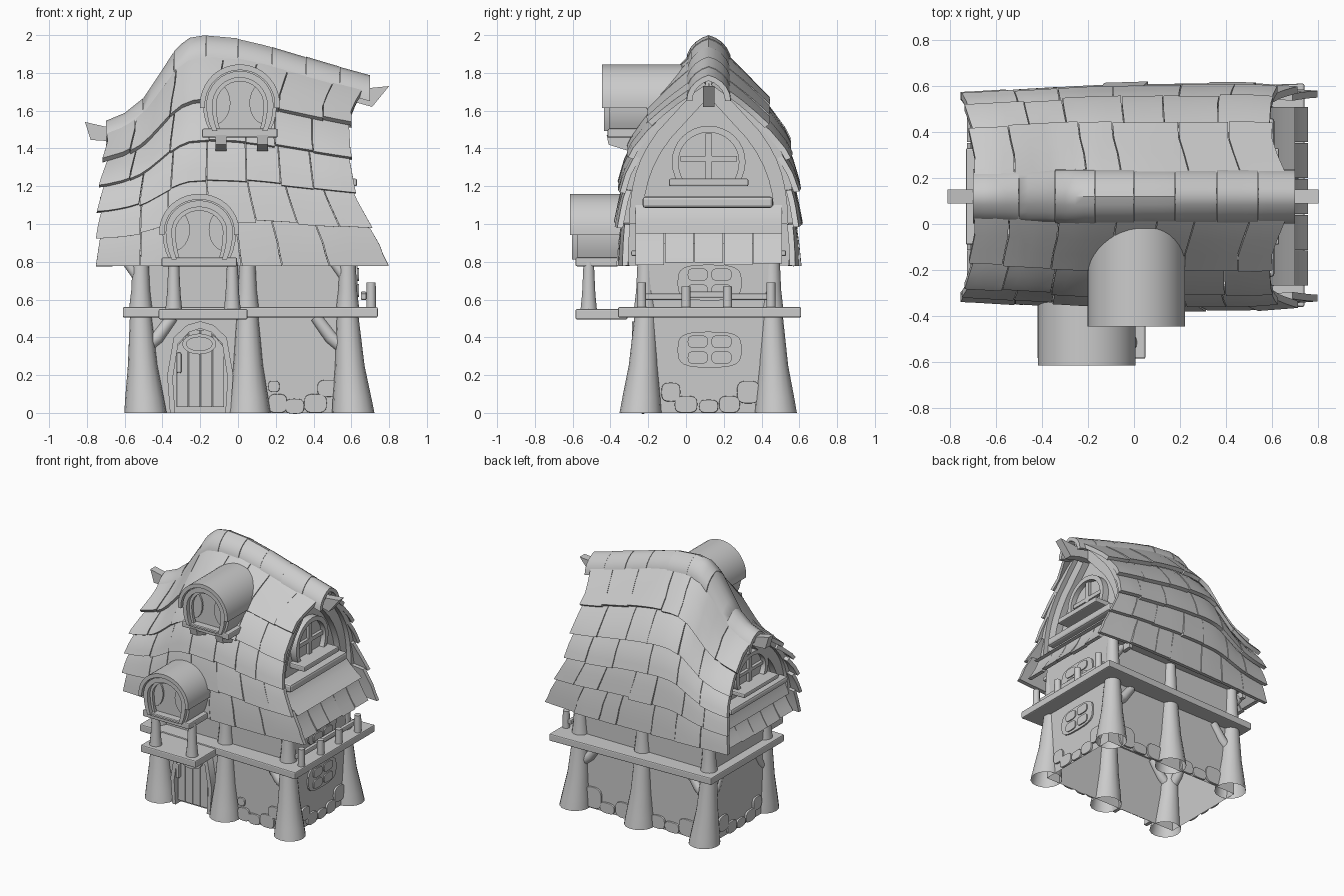
import bpy, bmesh, random
from math import sin, cos, pi, radians
from mathutils import Vector

if "Cube" in bpy.data.objects:
    bpy.data.objects.remove(bpy.data.objects["Cube"])
random.seed(4)
CY = 0.12  # y of the ridge line

def finish(name, bm, bevel=0, smooth=False):
    bmesh.ops.recalc_face_normals(bm, faces=bm.faces[:])
    me = bpy.data.meshes.new(name)
    bm.to_mesh(me)
    bm.free()
    ob = bpy.data.objects.new(name, me)
    bpy.context.collection.objects.link(ob)
    if bevel:
        m = ob.modifiers.new("bevel", 'BEVEL')
        m.width, m.segments = bevel, 2
    if smooth:
        bpy.context.view_layer.objects.active = ob
        bpy.ops.object.select_all(action='DESELECT')
        ob.select_set(True)
        bpy.ops.object.shade_smooth_by_angle(angle=radians(40))
    return ob

front = lambda u, v, d: (u, d, v)
side = lambda u, v, d: (d, u, v)
plan = lambda u, v, d: (u, v, d)

def prism(name, pts, fn, d0, d1, bevel=0):
    bm = bmesh.new()
    a = [bm.verts.new(fn(u, v, d0)) for u, v in pts]
    b = [bm.verts.new(fn(u, v, d1)) for u, v in pts]
    bm.faces.new(a)
    bm.faces.new(b)
    for i in range(len(a)):
        j = (i + 1) % len(a)
        bm.faces.new((a[i], a[j], b[j], b[i]))
    return finish(name, bm, bevel)

def box(name, x0, x1, y0, y1, z0, z1, bevel=0.008):
    return prism(name, [(x0, z0), (x1, z0), (x1, z1), (x0, z1)], front, y0, y1, bevel)

def ring(name, outer, inner, fn, d0, d1, closed=True):
    bm = bmesh.new()
    q = [[bm.verts.new(fn(*p, d)) for p, d in ((o, d0), (o, d1), (i, d1), (i, d0))] for o, i in zip(outer, inner)]
    n = len(q)
    for i in range(n if closed else n - 1):
        a, b = q[i], q[(i + 1) % n]
        for k in range(4):
            bm.faces.new((a[k], a[(k + 1) % 4], b[(k + 1) % 4], b[k]))
    if not closed:
        bm.faces.new(q[0])
        bm.faces.new(q[-1])
    return finish(name, bm, 0, True)

def tube(name, pts, radii, n=14, caps=True):
    bm = bmesh.new()
    pts = [Vector(p) for p in pts]
    rot = (pts[-1] - pts[0]).to_track_quat('Z', 'Y')
    if not caps:  # upright trunks keep level rims
        rot.identity()
    rows = [[bm.verts.new(p + rot @ Vector((r * cos(2 * pi * k / n), r * sin(2 * pi * k / n), 0)))
             for k in range(n)] for p, r in zip(pts, radii)]
    for a, b in zip(rows, rows[1:]):
        for k in range(n):
            bm.faces.new((a[k], a[(k + 1) % n], b[(k + 1) % n], b[k]))
    if caps:
        bm.faces.new(rows[0])
        bm.faces.new(rows[-1])
    return finish(name, bm, 0, True)

def interp(tab, x):
    if x <= tab[0][0]:
        return tab[0][1]
    for (a, p), (b, q) in zip(tab, tab[1:]):
        if x <= b:
            return p + (q - p) * (x - a) / (b - a)
    return tab[-1][1]

def slab(bm, fn, u0, u1, v0, v1, nu, nv, th=0.03):
    """Thick curved tile on surface fn(u, v, height, t)."""
    g = [[[bm.verts.new(fn(u0 + (u1 - u0) * i / nu, v0 + (v1 - v0) * j / nv, -d, j / nv))
           for j in range(nv + 1)] for i in range(nu + 1)] for d in (0, th)]
    for L in g:
        for i in range(nu):
            for j in range(nv):
                bm.faces.new((L[i][j], L[i + 1][j], L[i + 1][j + 1], L[i][j + 1]))
    rim = [(i, 0) for i in range(nu)] + [(nu, j) for j in range(nv)] + \
          [(i, nv) for i in range(nu, 0, -1)] + [(0, j) for j in range(nv, 0, -1)]
    for (a, b), (c, d) in zip(rim, rim[1:] + rim[:1]):
        bm.faces.new((g[0][a][b], g[0][c][d], g[1][c][d], g[1][a][b]))

# Roof shape: ridge height along x, half width by height fraction, end overhangs
RIDGE = [(-.72, 1.52), (-.6, 1.57), (-.5, 1.65), (-.42, 1.77), (-.33, 1.91), (-.26, 1.965), (-.17, 1.98),
         (0, 1.965), (.15, 1.93), (.3, 1.885), (.5, 1.825), (.7, 1.77)]
WIDTH = [(0, .45), (.1, .458), (.2, .46), (.33, .456), (.47, .435), (.6, .385), (.7, .32), (.81, .215), (.89, .14), (1, .01)]
RIGHT = [(0, .80), (.2, .70), (.38, .61), (.6, .585), (.8, .59), (.95, .67)]
LEFT = [(0, -.73), (.3, -.73), (.6, -.71), (.85, -.68), (1, -.70)]
TAPER = [(-.74, .91), (-.2, .98), (.1, 1), (.5, 1), (.8, .95)]
H = lambda x: interp(RIDGE, x)

def section(x, v):
    return interp(WIDTH, v) * interp(TAPER, x), .78 + v * (H(x) - .78)

# Shingled roof slopes
ROWS = [0, .2, .375, .55, .725, .97]
for s, name in ((-1, "roof_shingles_front"), (1, "roof_shingles_back")):
    bm = bmesh.new()
    for r in range(5):
        cuts, n = [0], random.choice((6, 7))
        cuts += [(i + random.uniform(-.22, .22)) / n for i in range(1, n)] + [1]
        for a, b in zip(cuts, cuts[1:]):
            lift = random.uniform(.028, .042)
            def fn(u, v, h, t):
                l, rr = interp(LEFT, v) - .025 * (1 - t), interp(RIGHT, v) + .015 * (1 - t) * (v > .1)
                x = l + (rr - l) * u
                (w0, z0), (w1, z1) = section(x, max(v - .04, 0)), section(x, min(v + .04, 1))
                nrm = Vector((z1 - z0, w0 - w1)).normalized()
                w, z = section(x, v)
                k = h + lift * (1 - t)
                return (x, CY + s * (w + nrm.x * k), z + nrm.y * k)
            slab(bm, fn, a + .0015, b - .0015, ROWS[r] + random.uniform(-.008, .008) * (r > 0),
                 min(ROWS[r + 1] + .02, .98), 4, 4)
    finish(name, bm, 0, True)

# Rounded ridge caps and projecting ridge beam ends
bm = bmesh.new()
cap = [-.70, -.5, -.34, -.17, 0, .18, .36, .54, .70]
for a, b in zip(cap, cap[1:]):
    lift = random.uniform(.008, .016)
    slab(bm, lambda u, v, h, t: (u, CY + (.105 + h + lift) * sin(v), H(u) - .12 + (.125 + h + lift) * (1 - abs(v) / pi * 2 + 2 * cos(v)) / 3),
         a, b - .002, -pi / 2, pi / 2, 4, 10)
finish("ridge_caps", bm, 0, True)
prism("ridge_beam_right", [(.45, 1.66), (.62, 1.645), (.71, 1.62), (.80, 1.73), (.6, 1.71), (.45, 1.74)], front, .09, .15)
prism("ridge_beam_left", [(-.5, 1.46), (-.70, 1.44), (-.78, 1.445), (-.81, 1.54), (-.7, 1.515), (-.5, 1.53)], front, .09, .15)

def arch(c, zc, hw, top, low, a0=-35, n=22):
    out = []
    for i in range(n + 1):
        a = radians(a0 + (180 - 2 * a0) * i / n)
        out.append((c + hw * cos(a), zc + sin(a) * (top if sin(a) > 0 else low)))
    return out

# Gable ends: wall, barge frame, window, sill, beam and skirt shingles
for s, xw, xe, k, name in ((1, .50, .575, 1, "right"), (-1, -.60, -.665, .8, "left")):
    Z = lambda z: .78 + (z - .78) * k
    vs = [i / 14 for i in range(15)]
    prof = [section(xe, v) for v in vs]
    loop = lambda off, lo=0: [(CY + g * max(w - off, .001), z - off * .6 * (z > 1.1)) for g, seq in
                              ((-1, prof[lo:]), (1, prof[lo:][::-1])) for w, z in seq]
    prism("gable_wall_" + name, loop(.02), side, xw, xw - s * .03)
    ring("gable_frame_" + name, loop(.012, 3), loop(.10, 3), side, xw, xw + s * .05, False)
    ring("barge_board_" + name, loop(.0, 3), loop(.035, 3), side, xw, xe + s * .012, False)
    w = [(u, Z(z)) for u, z in arch(CY, 1.33, .195, .19, .2)]
    wi = [(u, Z(z)) for u, z in arch(CY, 1.33, .16, .155, .18)]
    ring("gable_window_frame_" + name, w, wi, side, xw, xw + s * .05)
    prism("gable_window_pane_" + name, wi, side, xw, xw + s * .012)
    b0, b1 = sorted((xw, xw + s * .035))
    box("window_bar_" + name, b0, b1, CY - .018, CY + .018, Z(1.23), Z(1.48), 0)
    box("window_rail_" + name, b0, b1, -.03, .27, Z(1.33), Z(1.36), 0)
    box("gable_sill_" + name, *sorted((xw, xw + s * .13)), -.09, .33, Z(1.2), Z(1.24))
    box("gable_beam_" + name, *sorted((xw, xw + s * .11)), -.23, .46, Z(1.085), Z(1.145), .015)
    bm = bmesh.new()
    out, mid = (.755, .70) if s > 0 else (.725, .69)
    for z0, z1, xa, xb, n in ((.79, .98, out, mid - .045, 5), (.95, 1.10, mid, abs(xw) + .05, 1)):
        for i in range(n):
            j = random.uniform(-.008, .008)
            za = z0 + j if z0 < .8 else Z(z0)
            slab(bm, lambda u, v, h, t: (s * (xa + (xb - xa) * (1 - (1 - v) ** 1.4) + h), CY + u, za + (Z(z1) - za) * v),
                 -.39 + .78 * i / n + .002, -.39 + .78 * (i + 1) / n - .002, 0, 1, 3, 4)
    finish("gable_skirt_" + name, bm, 0, True)

# Round-topped dormers on the front slope
def dormer(name, cx, zc, yf, yb, top, low):
    o = arch(cx, zc, .195, top - .02, low)
    i = arch(cx, zc, .145, top - .07, low)
    ring(name + "_body", o, arch(cx, zc, .165, top - .05, low), front, yf + .04, yb)
    ring(name + "_window_frame", arch(cx, zc, .178, top - .035, low), i, front, yf + .012, yf + .06)
    ring(name + "_inner_ring", i, arch(cx, zc, .125, top - .09, low), front, yf + .045, yf + .07)
    prism(name + "_pane", arch(cx, zc, .17, top - .05, low), front, yf + .08, yf + .1)
    for g in (-1, 1):  # half-drawn curtains at each side
        prism(name + "_curtain", [(cx + g * (.14 - (.09 if abs(a) < 90 else .0) * cos(radians(a))), zc + .01 + .115 * sin(radians(a)))
                                  for a in range(-90, 91, 15)], front, yf + .066, yf + .085)
    ring(name + "_hood", arch(cx, zc, .212, top, low, -4), arch(cx, zc, .185, top - .03, low, -4), front, yf, yb, False)
    zb = zc - low * sin(radians(35))
    box(name + "_sill", cx - .2, cx + .2, yf + .03, yf + .26, zb - .035, zb + .012)

dormer("lower_dormer", -.205, .96, -.615, -.28, .2, .26)
dormer("upper_dormer", .01, 1.63, -.445, -.02, .215, .24)
for x in (-.09, .13):
    prism("upper_dormer_bracket", [(-.42, 1.47), (-.41, 1.42), (-.25, 1.37), (-.25, 1.47)], side, x - .03, x + .03)

# Walls (open underneath) and decks
bm = bmesh.new()
c = [(-.54, -.22), (.62, -.22), (.62, .46), (-.54, .46)]
lo = [bm.verts.new((x, y, 0)) for x, y in c]
hi = [bm.verts.new((x, y, .9)) for x, y in c]
for i in range(4):
    bm.faces.new((lo[i], lo[(i + 1) % 4], hi[(i + 1) % 4], hi[i]))
finish("house_walls", bm)
box("attic_floor", -.62, .6, -.29, .53, .83, .86)
prism("main_deck", [(-.61, -.325), (.74, -.36), (.74, .61), (-.61, .565)], plan, .505, .56, .008)
box("porch_deck", -.42, .05, -.585, -.31, .495, .55)

# Flared trunk posts, upper posts and braces
for yb, yt, g in ((-.24, -.215, 1), (.475, .455, -1)):
    for xb, xt in ((-.49, -.515), (.06, .05), (.61, .58)):
        p = lambda f, z: (xb + (xt - xb) * f, yb + (yt - yb) * f, z)
        tube("trunk_post", [p(0, 0), p(.2, .08), p(.6, .25), p(1, .52)], [.112, .102, .078, .057], 16, False)
        tube("upper_post", [p(1, .55), p(1, .65), p(1, .86)], [.062, .05, .04])
        if abs(xt) > .1:
            d = 1 if xt < 0 else -1
            tube("brace", [(xt, yt, .33), (xt + d * .09, yt, .4), (xt + d * .17, yt, .51)], [.04, .036, .032], 10)
            tube("brace", [(xt, yt, .33), (xt, yt + g * .08, .4), (xt, yt + g * .15, .51)], [.04, .036, .032], 10)
            tube("upper_brace", [(xt, yt, .7), (xt - .09, yt, .82)], [.03, .025], 10)
for x in (-.34, -.03):
    tube("porch_post", [(x, -.515, .54), (x, -.515, .63), (x, -.515, .8)], [.045, .036, .028])

# Balcony railing on the right
for y in (-.235, 0, .22, .45):
    tube("rail_post", [(.705, y, .55), (.705, y, .69 if abs(y - .1) > .2 else .67)], [.026, .024], 10)
for y0, y1, z in ((-.24, 0, .615), (0, .22, .625), (.22, .45, .615)):
    box("rail", .65, .68, y0, y1 + .02, z - .018, z + .018)

# Plank door with arched frame and oval window
door = [(-.36, 0), (-.375, .2), (-.34, .4), (-.27, .465), (-.2, .485), (-.13, .465), (-.06, .4), (-.025, .2), (-.04, 0)]
ring("door_frame", door, [(-.2 + (x + .2) * .83, z * .92) for x, z in door], front, -.285, -.22, False)
for i, (z0, z1) in enumerate(((.35, .42), (.44, .44), (.44, .44), (.42, .35))):
    x = -.325 + i * .0635
    prism("door_plank", [(x, .03), (x + .06, .03), (x + .06, z1), (x, z0)], front, -.265, -.22, .003)
oval = lambda r, q: [(-.205 + r * cos(a * pi / 10), .365 + q * sin(a * pi / 10)) for a in range(20)]
ring("door_oval_frame", oval(.09, .055), oval(.068, .036), front, -.285, -.25)
prism("door_oval_pane", oval(.07, .038), front, -.272, -.25)
box("door_handle", -.325, -.3, -.295, -.26, .21, .32)

# Rounded stone-framed windows in the right wall
def rounded(cu, cv, a, b, e=.6):
    f = lambda t: abs(t) ** e * (1 if t > 0 else -1)
    return [(cu + a * f(cos(i * pi / 12 + .01)), cv + b * f(sin(i * pi / 12 + .01))) for i in range(24)]
for z in (.335, .69):
    prism("wall_window_surround", rounded(.125, z, .17, .095), side, .62, .632)
    for gy in (-1, 1):
        for gz in (-1, 1):
            prism("wall_window_pane", rounded(.125 + gy * .063, z + gz * .042, .053, .034), side, .62, .64)

# Foundation stones scattered along the wall feet
def stones(spots, fn, d0, d1):
    for u, v, a, b in spots:
        prism("wall_stone", rounded(u, v, a, b, .65), fn, d0, d1, .004)
stones([(.21, .05, .05, .05), (.3, .035, .05, .04), (.41, .05, .06, .05), (.48, .13, .06, .045), (.19, .14, .03, .03)], front, -.22, -.237)
stones([(-.34, .07, .07, .065), (-.21, .04, .06, .04), (-.09, .05, .06, .05), (.2, .06, .07, .06), (.34, .04, .06, .04), (.46, .09, .07, .08)], front, .46, .477)
for d0, d1 in ((.62, .637), (-.54, -.557)):
    stones([(-.08, .11, .05, .05), (0, .045, .06, .045), (.12, .035, .05, .035), (.23, .045, .055, .045), (.33, .11, .06, .06)], side, d0, d1)
